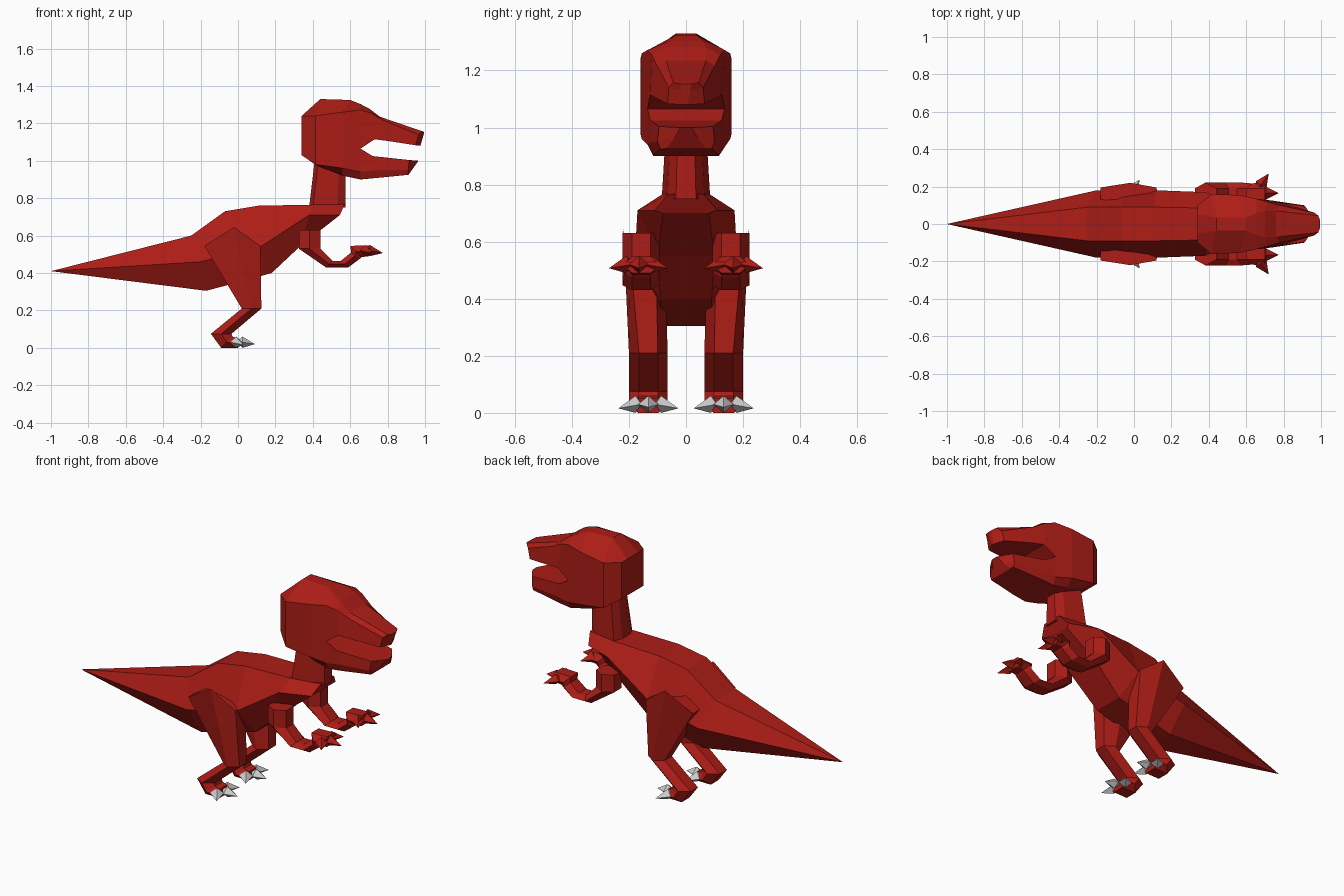
import bpy, bmesh
from mathutils import Vector

red = bpy.data.materials.new("red_skin")
red.diffuse_color = (0.42, 0.012, 0.008, 1)


def finish(name, bm, mat=red, mirror=False):
    bmesh.ops.remove_doubles(bm, verts=bm.verts, dist=0.0005)
    bmesh.ops.recalc_face_normals(bm, faces=bm.faces)
    me = bpy.data.meshes.new(name)
    bm.to_mesh(me)
    bm.free()
    if mat:
        me.materials.append(mat)
    ob = bpy.data.objects.new(name, me)
    bpy.context.collection.objects.link(ob)
    if mirror:
        ob.modifiers.new("Mirror", 'MIRROR').use_axis = (False, True, False)
    return ob


def loft(name, rings, mirror=False):
    """Skin a list of closed rings and cap both ends."""
    bm = bmesh.new()
    vs = [[bm.verts.new(p) for p in r] for r in rings]
    n = len(rings[0])
    for a, b in zip(vs, vs[1:]):
        for i in range(n):
            j = (i + 1) % n
            bm.faces.new((a[i], a[j], b[j], b[i]))
    bm.faces.new(vs[0])
    bm.faces.new(vs[-1])
    return finish(name, bm, red, mirror)


def sym(*half):
    """Half profile of (x, half width, z), top to bottom -> full ring."""
    return [(x, w, z) for x, w, z in half] + [(x, -w, z) for x, w, z in reversed(half)]


def hexa(a, b, yc, flat, wide, mid=None):
    """Limb section: flat edges at a and b (x, z), a corner on each side."""
    m = mid or ((a[0] + b[0]) / 2, (a[1] + b[1]) / 2)
    return [(a[0], yc - flat, a[1]), (a[0], yc + flat, a[1]), (m[0], yc + wide, m[1]),
            (b[0], yc + flat, b[1]), (b[0], yc - flat, b[1]), (m[0], yc - wide, m[1])]


def claws(name, yc, specs, w, h, mat):
    """Three faceted spikes, each given as (base, tip)."""
    bm = bmesh.new()
    for base, tip in specs:
        c, t = Vector(base), Vector(tip)
        c.y += yc
        t.y += yc
        d = (t - c).normalized()
        side = d.cross(Vector((0, 0, 1))).normalized() * w
        up = Vector((0, 0, h))
        pts = [bm.verts.new(p) for p in (t, c + side, c - side, c + up, c - up, c - d * 0.035)]
        bmesh.ops.convex_hull(bm, input=pts)
    return finish(name, bm, mat, True)


# Body and tail
tip = (-1, 0, 0.41)
loft("body", [
    sym(tip, tip, tip),
    sym((-0.25, 0.09, 0.60), (-0.20, 0.18, 0.46), (-0.17, 0.09, 0.305)),
    sym((-0.07, 0.09, 0.73), (-0.04, 0.18, 0.50), (0.0, 0.09, 0.35)),
    sym((0.11, 0.09, 0.76), (0.12, 0.18, 0.54), (0.18, 0.09, 0.40)),
    sym((0.40, 0.085, 0.765), (0.38, 0.17, 0.71), (0.34, 0.10, 0.55)),
    sym((0.57, 0.06, 0.768), (0.545, 0.11, 0.71), (0.53, 0.08, 0.70))])

# Neck
loft("neck", [
    sym((0.575, 0.035, 0.75), (0.53, 0.065, 0.75), (0.40, 0.085, 0.75), (0.38, 0.035, 0.75)),
    sym((0.575, 0.03, 0.96), (0.54, 0.055, 0.96), (0.43, 0.07, 1.0), (0.41, 0.03, 1.0))])

# Skull, narrowing at the back and cut off at the mouth corner
loft("skull", [
    sym((0.34, 0.05, 1.24), (0.34, 0.10, 1.24), (0.34, 0.10, 1.03), (0.34, 0.05, 1.03)),
    sym((0.44, 0.035, 1.33), (0.415, 0.16, 1.24), (0.415, 0.16, 0.98), (0.42, 0.09, 0.975)),
    sym((0.60, 0.035, 1.325), (0.56, 0.155, 1.26), (0.56, 0.155, 0.96), (0.56, 0.11, 0.92)),
    sym((0.655, 0.06, 1.303), (0.655, 0.135, 1.272), (0.655, 0.135, 0.94), (0.655, 0.115, 0.90))])

# Upper jaw
loft("upper_jaw", [
    sym((0.655, 0.06, 1.303), (0.655, 0.135, 1.272), (0.655, 0.135, 1.065)),
    sym((0.70, 0.07, 1.28), (0.71, 0.12, 1.255), (0.73, 0.125, 1.115)),
    sym((0.76, 0.07, 1.235), (0.78, 0.10, 1.215), (0.80, 0.11, 1.106)),
    sym((0.985, 0.045, 1.158), (0.965, 0.06, 1.14), (0.95, 0.065, 1.083)),
    sym((0.995, 0.02, 1.153), (0.99, 0.015, 1.13), (0.975, 0.005, 1.08))])

# Lower jaw
loft("lower_jaw", [
    sym((0.655, 0.135, 1.065), (0.655, 0.135, 0.94), (0.655, 0.115, 0.90)),
    sym((0.72, 0.125, 1.025), (0.74, 0.125, 0.95), (0.74, 0.11, 0.908)),
    sym((0.915, 0.095, 1.004), (0.91, 0.10, 0.95), (0.91, 0.09, 0.925)),
    sym((0.965, 0.02, 1.0), (0.94, 0.04, 0.965), (0.912, 0.07, 0.926))])

# Thighs
loft("thigh", [
    hexa((0.12, 0.545), (-0.18, 0.545), 0.15, 0.045, 0.07, (-0.02, 0.645)),
    hexa((0.125, 0.21), (0.02, 0.21), 0.132, 0.033, 0.068)], True)

# Shins and feet
loft("shin_and_foot", [
    hexa((0.125, 0.21), (0.02, 0.21), 0.132, 0.033, 0.068),
    hexa((-0.035, 0.075), (-0.145, 0.075), 0.132, 0.033, 0.068),
    hexa((-0.03, 0.06), (-0.09, 0.0), 0.132, 0.035, 0.068),
    hexa((0.0, 0.05), (0.0, 0.0), 0.132, 0.033, 0.06)], True)

# Grey toe claws
claws("toe_claws", 0.132, [
    ((0.025, 0, 0.03), (0.09, 0, 0.02)),
    ((-0.01, 0.045, 0.03), (0.03, 0.105, 0.016)),
    ((-0.01, -0.045, 0.03), (0.03, -0.105, 0.016))], 0.036, 0.03, None)

# Arms, bent at the elbow and ending in a palm
arm = [((0.44, 0.63), (0.325, 0.63), 0.065), ((0.44, 0.53), (0.325, 0.53), 0.065),
       ((0.505, 0.465), (0.47, 0.43), 0.065), ((0.55, 0.465), (0.59, 0.43), 0.065),
       ((0.605, 0.51), (0.65, 0.475), 0.06), ((0.60, 0.545), (0.66, 0.485), 0.06),
       ((0.70, 0.548), (0.70, 0.49), 0.065)]
loft("arm", [hexa(a, b, 0.157, 0.033, w) for a, b, w in arm], True)

# Fingers
claws("fingers", 0.165, [
    ((0.705, 0, 0.52), (0.775, 0, 0.507)),
    ((0.68, 0.045, 0.52), (0.72, 0.105, 0.507)),
    ((0.68, -0.045, 0.52), (0.72, -0.10, 0.507))], 0.034, 0.03, red)
